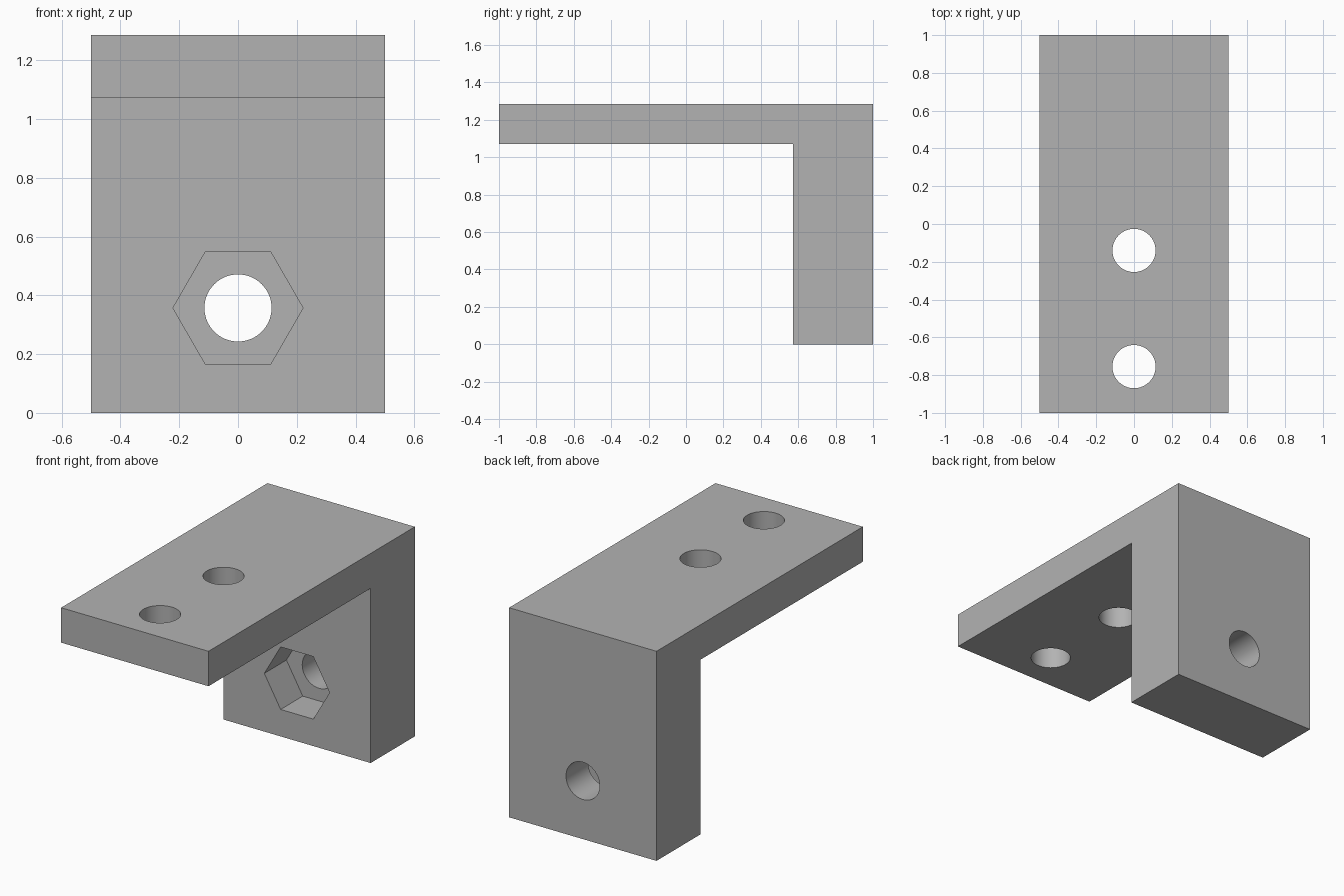
import bpy
import math
from mathutils import Matrix, Vector

cube = bpy.data.objects.get("Cube")
if cube:
    bpy.data.objects.remove(cube, do_unlink=True)

UNIT = 1 / 14            # bracket is laid out on a 14-unit width
HOLE_R = 1.6 * UNIT
NUT_R = 3.1 * UNIT
HEIGHT = 18 * UNIT
ARM = 3 * UNIT           # thickness of the horizontal plate
LEG = 6 * UNIT           # thickness of the upright
BOLT_Z = 5 * UNIT

grey = bpy.data.materials.new("plain_grey")
grey.use_nodes = True
colour = (0.45, 0.45, 0.45, 1)
grey.diffuse_color = colour
grey.node_tree.nodes["Principled BSDF"].inputs["Base Color"].default_value = colour


def prism(name, outline, depth_vector):
    """Extrude a closed outline of points along a vector."""
    n = len(outline)
    verts = [Vector(p) for p in outline]
    verts += [v + Vector(depth_vector) for v in verts]
    faces = [list(range(n))[::-1], list(range(n, 2 * n))]
    faces += [[i, (i + 1) % n, (i + 1) % n + n, i + n] for i in range(n)]
    mesh = bpy.data.meshes.new(name)
    mesh.from_pydata(verts, [], faces)
    mesh.materials.append(grey)
    obj = bpy.data.objects.new(name, mesh)
    bpy.context.collection.objects.link(obj)
    return obj


def cutter(name, sides, radius, centre, length, turn=0.0):
    """Hidden prism cutter; turn rotates its axis about x."""
    rot = Matrix.Rotation(turn, 3, 'X')
    ring = [Vector(centre) + rot @ Vector((radius * math.cos(a), radius * math.sin(a), -length / 2))
            for a in (2 * math.pi * i / sides for i in range(sides))]
    obj = prism(name, ring, rot @ Vector((0, 0, length)))
    obj.hide_render = True
    obj.hide_set(True)
    obj.display_type = 'WIRE'
    return obj


# L-shaped body, profile in the y-z plane
profile = [(1 - LEG, 0), (1, 0), (1, HEIGHT), (-1, HEIGHT), (-1, HEIGHT - ARM), (1 - LEG, HEIGHT - ARM)]
bracket = prism("angle_bracket", [(-0.5, y, z) for y, z in profile], (1, 0, 0))

# Two screw holes in the plate, a bolt hole and a hexagonal nut pocket in the upright
quarter = math.pi / 2
cutters = [
    cutter("rear_screw_hole", 64, HOLE_R, (0, -0.14, HEIGHT), 1),
    cutter("front_screw_hole", 64, HOLE_R, (0, -0.755, HEIGHT), 1),
    cutter("bolt_hole", 64, HOLE_R, (0, 1, BOLT_Z), 1.5, quarter),
    cutter("nut_pocket", 6, NUT_R, (0, 1 - LEG, BOLT_Z), 2 * ARM, quarter),
]
for c in cutters:
    cut = bracket.modifiers.new(c.name, 'BOOLEAN')
    cut.operation = 'DIFFERENCE'
    cut.solver = 'EXACT'
    cut.object = c

# Apply the cuts, drop the cutters and smooth the round hole walls
bpy.ops.object.select_all(action='DESELECT')
bpy.context.view_layer.objects.active = bracket
bracket.select_set(True)
for m in list(bracket.modifiers):
    bpy.ops.object.modifier_apply(modifier=m.name)
for c in cutters:
    bpy.data.objects.remove(c, do_unlink=True)
bpy.ops.object.shade_smooth_by_angle(angle=math.radians(30))
